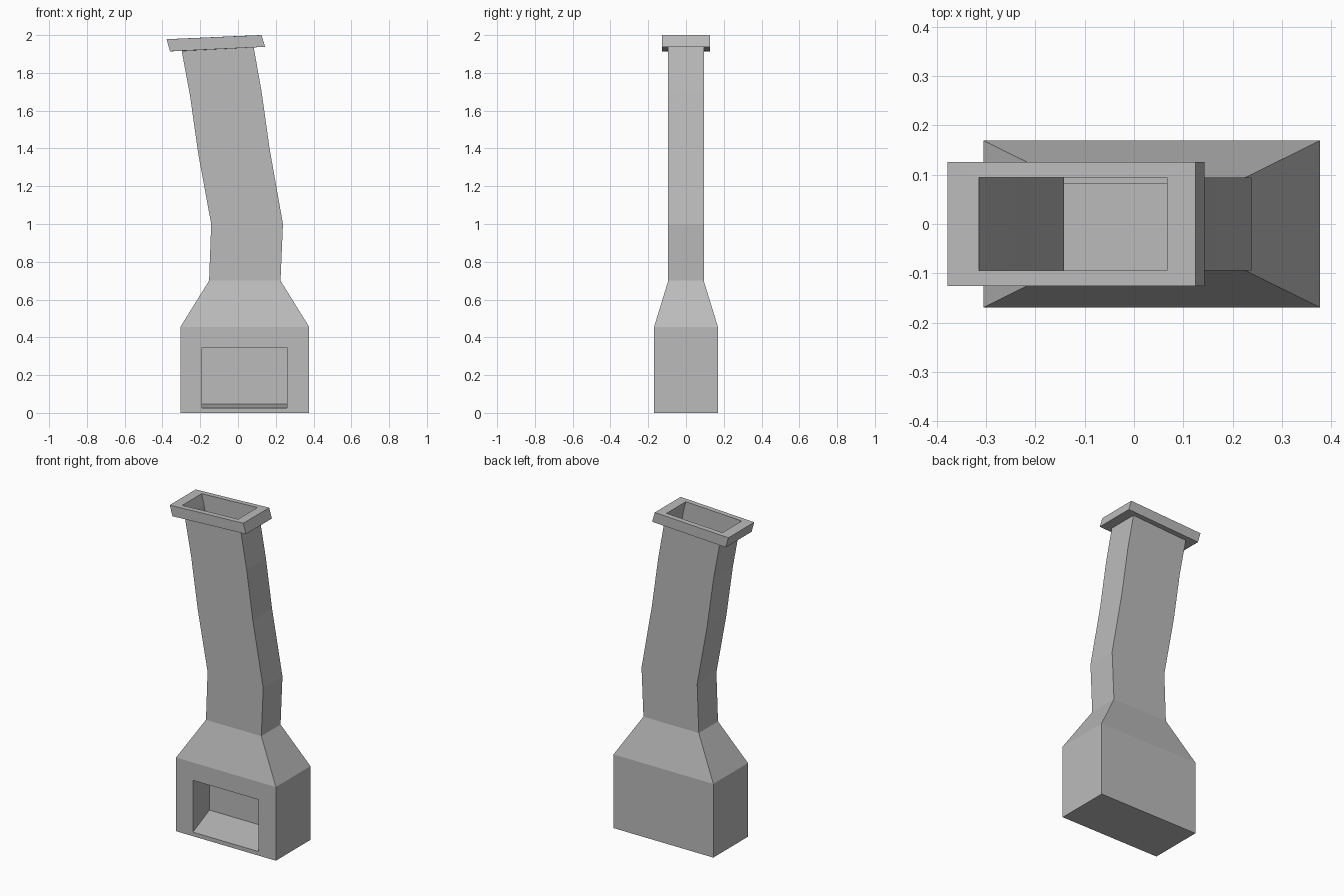
import bpy, bmesh

cube = bpy.data.objects.get("Cube")
if cube:
    bpy.data.objects.remove(cube)

stone = bpy.data.materials.new("grey_stone")
stone.use_nodes = True
colour = (0.5, 0.5, 0.5, 1)
stone.diffuse_color = colour
stone.node_tree.nodes["Principled BSDF"].inputs["Base Color"].default_value = colour


def flat_ring(x0, x1, depth, z0, z1):
    """Rectangle around the flue, tilted from z0 on one side to z1 on the other."""
    return [(x0, -depth, z0), (x1, -depth, z1), (x1, depth, z1), (x0, depth, z0)]


def upright_ring(x0, x1, y, z0, z1):
    """Rectangle standing upright, facing the front."""
    return [(x0, y, z0), (x1, y, z0), (x1, y, z1), (x0, y, z1)]


def bridge(bm, rings, skip=()):
    """Join consecutive rings with quads, leaving out (ring, side) pairs."""
    loops = [[bm.verts.new(p) for p in ring] for ring in rings]
    for r, (a, b) in enumerate(zip(loops, loops[1:])):
        for i in range(4):
            if (r, i) not in skip:
                j = (i + 1) % 4
                bm.faces.new((a[i], a[j], b[j], b[i]))
    return loops


def finish(bm, name):
    bmesh.ops.remove_doubles(bm, verts=bm.verts[:], dist=0.0005)
    bmesh.ops.recalc_face_normals(bm, faces=bm.faces[:])
    mesh = bpy.data.meshes.new(name)
    bm.to_mesh(mesh)
    bm.free()
    mesh.materials.append(stone)
    obj = bpy.data.objects.new(name, mesh)
    bpy.context.collection.objects.link(obj)
    return obj


# Hearth and bent flue: one hollow skin, open at the top
base = (-0.305, 0.377)
depth, flue_depth, base_top = 0.169, 0.094, 0.455
bm = bmesh.new()
body = bridge(bm, [
    flat_ring(*base, depth, 0, 0),
    flat_ring(*base, depth, base_top, base_top),
    flat_ring(-0.153, 0.225, flue_depth, 0.70, 0.70),
    flat_ring(-0.142, 0.238, flue_depth, 1.0, 1.0),
    flat_ring(-0.21, 0.167, flue_depth, 1.37, 1.40),
    flat_ring(-0.254, 0.125, flue_depth, 1.68, 1.70),
    flat_ring(-0.298, 0.083, flue_depth, 1.916, 1.936),
], skip={(0, 0)})
bm.faces.new(body[0])

# Firebox: front wall around the opening, then the recess behind it
firebox = bridge(bm, [
    upright_ring(*base, -depth, 0, base_top),
    upright_ring(-0.19, 0.26, -depth, 0.025, 0.345),
    upright_ring(-0.253, 0.323, 0.083, 0.048, 0.345),
])
bm.faces.new(firebox[-1])
finish(bm, "hearth_and_flue")

# Tilted cap: a rectangular collar with a hole for the flue
bm = bmesh.new()
inner_bottom = flat_ring(-0.298, 0.083, flue_depth, 1.916, 1.936)
bridge(bm, [
    inner_bottom,
    flat_ring(-0.36, 0.143, 0.126, 1.914, 1.938),
    flat_ring(-0.378, 0.125, 0.126, 1.978, 2.0),
    flat_ring(-0.315, 0.067, flue_depth, 1.981, 1.998),
    inner_bottom,
])
finish(bm, "chimney_cap")
